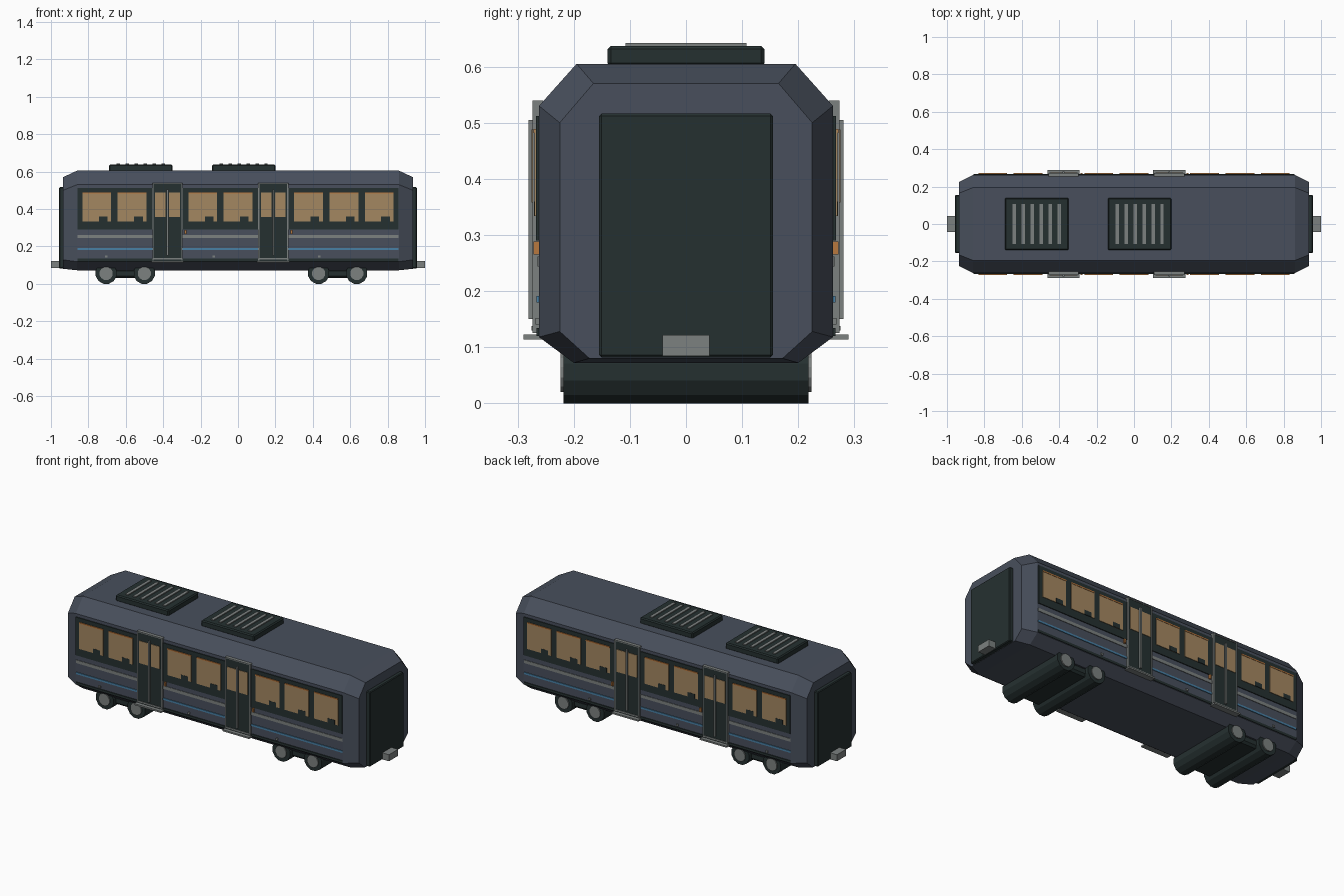
import bpy, bmesh, math
from mathutils import Matrix

cube = bpy.data.objects.get("Cube")
if cube:
    bpy.data.objects.remove(cube, do_unlink=True)


def material(name, rgb):
    lin = [((c / 255 + 0.055) / 1.055) ** 2.4 for c in rgb] + [1]
    m = bpy.data.materials.new(name)
    m.use_nodes = True
    m.diffuse_color = lin
    m.node_tree.nodes["Principled BSDF"].inputs["Base Color"].default_value = lin
    return m


SLATE = material("slate body", (72, 79, 92))
DARK = material("dark trim", (37, 48, 48))
GREY = material("metal grey", (124, 129, 128))
TAN = material("warm glass", (164, 135, 97))
BLUE = material("blue stripe", (72, 128, 165))
ORANGE = material("orange accent", (185, 120, 62))


def finish(name, bm, mat):
    bmesh.ops.recalc_face_normals(bm, faces=bm.faces)
    me = bpy.data.meshes.new(name)
    bm.to_mesh(me)
    bm.free()
    me.materials.append(mat)
    ob = bpy.data.objects.new(name, me)
    bpy.context.collection.objects.link(ob)
    return ob


def box(name, mat, x0, x1, y0, y1, z0, z1, bevel=0):
    bm = bmesh.new()
    mid = Matrix.Translation(((x0 + x1) / 2, (y0 + y1) / 2, (z0 + z1) / 2))
    size = Matrix.Diagonal((abs(x1 - x0), abs(y1 - y0), abs(z1 - z0), 1))
    bmesh.ops.create_cube(bm, size=1, matrix=mid @ size)
    if bevel:
        bmesh.ops.bevel(bm, geom=bm.edges[:], offset=bevel, segments=1, affect='EDGES')
    return finish(name, bm, mat)


def drum(name, mat, x, z, radius, half):
    bm = bmesh.new()
    m = (Matrix.Translation((x, 0, z)) @ Matrix.Rotation(math.pi / 2, 4, 'X')
         @ Matrix.Rotation(math.pi / 12, 4, 'Z'))
    bmesh.ops.create_cone(bm, cap_ends=True, segments=12, radius1=radius,
                          radius2=radius, depth=2 * half, matrix=m)
    return finish(name, bm, mat)


# Chamfered body shell: octagonal rings joined along the length
def ring(bm, x, half_profile):
    pts = half_profile + [(-y, z) for y, z in reversed(half_profile)]
    return [bm.verts.new((x, y, z)) for y, z in pts]


full = [(0.2, 0.072), (0.262, 0.118), (0.262, 0.53), (0.195, 0.605)]
end = [(0.172, 0.08), (0.225, 0.128), (0.225, 0.5), (0.165, 0.57)]
bm = bmesh.new()
rings = [ring(bm, -0.935, end), ring(bm, -0.86, full),
         ring(bm, 0.86, full), ring(bm, 0.935, end)]
for a, b in zip(rings, rings[1:]):
    for i in range(len(a)):
        j = (i + 1) % len(a)
        bm.faces.new((a[i], a[j], b[j], b[i]))
bm.faces.new(rings[0])
bm.faces.new(rings[-1])
finish("body_shell", bm, SLATE)

# End panels and couplers
for s, tag in ((-1, "right"), (1, "left")):
    box(tag + "_end_panel", DARK, s * 0.93, s * 0.957, -0.155, 0.155, 0.082, 0.516, 0.004)
    box(tag + "_coupler", GREY, s * 0.95, s, -0.042, 0.042, 0.084, 0.122)

# Roof units with slats
for cx in (-0.52, 0.03):
    box("roof_unit", DARK, cx - 0.17, cx + 0.17, -0.14, 0.14, 0.6, 0.637, 0.006)
    for i in range(6):
        x = cx + (i - 2.5) * 0.048
        box("roof_slat", GREY, x - 0.009, x + 0.009, -0.108, 0.108, 0.634, 0.642)

# Wheel pairs and bogie frames
for cx in (-0.603, 0.533):
    box("bogie_frame", DARK, cx - 0.14, cx + 0.14, -0.195, 0.195, 0.03, 0.08, 0.012)
    for dx in (-0.102, 0.102):
        drum("wheel_drum", DARK, cx + dx, 0.056, 0.058, 0.218)
        drum("wheel_hub", GREY, cx + dx, 0.055, 0.036, 0.224)

# Both sides: window band, stripes, windows and doors
PITCH = 0.1887
DOORS = (-2, 1)
for s, tag in ((-1, "front"), (1, "back")):
    def plate(name, mat, x0, x1, z0, z1, depth, bevel=0):
        return box(tag + "_" + name, mat, x0, x1, s * 0.255, s * depth, z0, z1, bevel)

    plate("window_band", DARK, -0.857, 0.857, 0.29, 0.512, 0.267)
    plate("sill_trim", DARK, -0.857, 0.857, 0.12, 0.134, 0.266)
    plate("grey_stripe", GREY, -0.857, 0.857, 0.244, 0.262, 0.265)
    plate("blue_stripe", BLUE, -0.857, 0.857, 0.18, 0.191, 0.266)

    for k in range(-4, 5):
        c = k * PITCH
        if k not in DOORS:
            plate("window", TAN, c - 0.077, c + 0.077, 0.334, 0.488, 0.270)
            plate("window_shade", ORANGE, c - 0.077, c + 0.077, 0.482, 0.489, 0.272)
            seat = c - s * 0.034
            plate("seat_silhouette", DARK, seat - 0.023, seat + 0.023, 0.334, 0.36, 0.271)
            continue
        # Double door with frame, glazing, handrail and step
        plate("door_leaf", DARK, c - 0.074, c + 0.074, 0.125, 0.535, 0.272)
        for d in (-1, 1):
            plate("door_post", GREY, c + d * 0.074, c + d * 0.081, 0.125, 0.54, 0.274)
            plate("door_glass", TAN, c + d * 0.009, c + d * 0.066, 0.358, 0.488, 0.275)
        plate("door_header", GREY, c - 0.081, c + 0.081, 0.534, 0.54, 0.274)
        plate("door_seam", GREY, c - 0.005, c + 0.005, 0.15, 0.505, 0.281)
        plate("door_threshold", GREY, c - 0.074, c + 0.074, 0.13, 0.138, 0.275)
        plate("door_step", GREY, c - 0.086, c + 0.086, 0.114, 0.123, 0.29)
        plate("door_button", ORANGE, c + 0.092, c + 0.102, 0.265, 0.288, 0.272)

    # Small marker lamps along the sill
    for x in (-0.705, -0.13, 0.435):
        plate("marker_lamp", GREY, x - 0.006, x + 0.006, 0.14, 0.152, 0.268)
